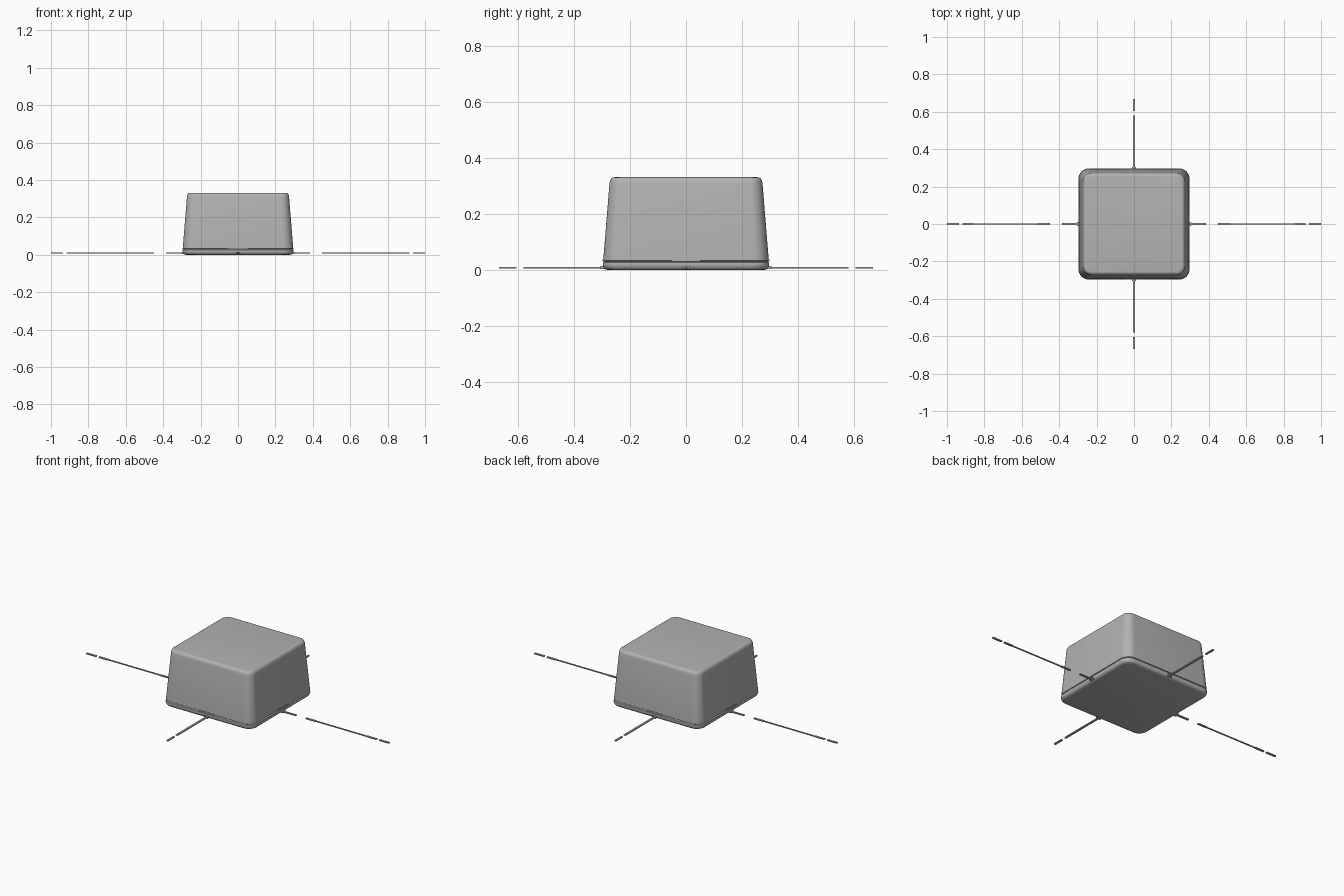
import bpy, bmesh, math

cube = bpy.data.objects.get("Cube")
if cube:
    bpy.data.objects.remove(cube, do_unlink=True)

grey = bpy.data.materials.new("mid_grey")
grey.use_nodes = True
colour = (0.45, 0.45, 0.45, 1)
grey.diffuse_color = colour
grey.node_tree.nodes["Principled BSDF"].inputs["Base Color"].default_value = colour


def finish(name, bm, smooth=True):
    bmesh.ops.recalc_face_normals(bm, faces=bm.faces)
    mesh = bpy.data.meshes.new(name)
    bm.to_mesh(mesh)
    bm.free()
    mesh.materials.append(grey)
    ob = bpy.data.objects.new(name, mesh)
    bpy.context.collection.objects.link(ob)
    if smooth:
        bpy.ops.object.select_all(action='DESELECT')
        ob.select_set(True)
        bpy.context.view_layer.objects.active = ob
        bpy.ops.object.shade_smooth_by_angle(angle=math.radians(35))
    return ob


def rounded_ring(bm, z, half, radius, steps=8):
    ring = []
    for q in range(4):
        mid = math.radians(45 + 90 * q)
        cx = math.copysign(half - radius, math.cos(mid))
        cy = math.copysign(half - radius, math.sin(mid))
        for i in range(steps + 1):
            a = math.pi / 2 * (q + i / steps)
            ring.append(bm.verts.new((cx + radius * math.cos(a), cy + radius * math.sin(a), z)))
    return ring


def rounded_loft(name, profile):
    bm = bmesh.new()
    rings = [rounded_ring(bm, *p) for p in profile]
    for lo, hi in zip(rings, rings[1:]):
        for i in range(len(lo)):
            j = (i + 1) % len(lo)
            bm.faces.new((lo[i], lo[j], hi[j], hi[i]))
    bm.faces.new(rings[0])
    bm.faces.new(rings[-1])
    return finish(name, bm)


def box(name, lo, hi):
    bm = bmesh.new()
    bmesh.ops.create_cube(bm, size=1)
    for v in bm.verts:
        v.co = [(a + b) / 2 + c * (b - a) for a, b, c in zip(lo, hi, v.co)]
    return finish(name, bm, smooth=False)


# Low base tray with rounded lower edge
rounded_loft("base_tray", [(0.0, 0.275, 0.04), (0.003, 0.288, 0.05), (0.008, 0.293, 0.052),
                           (0.018, 0.297, 0.055), (0.027, 0.296, 0.055), (0.031, 0.29, 0.05)])

# Tapered lid with rounded top edge, leaving a narrow seam above the tray
rounded_loft("lid", [(0.030, 0.289, 0.05), (0.034, 0.295, 0.055), (0.041, 0.295, 0.055),
                     (0.31, 0.273, 0.045), (0.32, 0.271, 0.043), (0.327, 0.267, 0.04),
                     (0.331, 0.261, 0.035), (0.332, 0.254, 0.03)])

# Thin strips leaving the four sides: start, end, half width
side_strip = [(0.28, 0.385, 0.006), (0.45, 0.515, 0.006), (0.515, 0.858, 0.003),
              (0.858, 0.918, 0.006), (0.935, 1.0, 0.006)]
end_strip = [(0.28, 0.58, 0.006), (0.605, 0.668, 0.006)]
low, high = 0.006, 0.012
for s, side in ((1, "left"), (-1, "right")):
    for i, (a, b, w) in enumerate(side_strip):
        x = sorted((s * a, s * b))
        box(f"{side}_strip_{i + 1}", (x[0], -w, low), (x[1], w, high))
    x = sorted((s * 0.28, s * 0.305))
    box(f"{side}_strip_collar", (x[0], -0.012, 0.004), (x[1], 0.012, 0.016))
    x = sorted((s * 0.285, s * 0.298))
    box(f"{side}_seam_tab", (x[0], -0.05, 0.031), (x[1], 0.05, 0.038))
for s, side in ((-1, "front"), (1, "back")):
    for i, (a, b, w) in enumerate(end_strip):
        y = sorted((s * a, s * b))
        box(f"{side}_strip_{i + 1}", (-w, y[0], low), (w, y[1], high))
    y = sorted((s * 0.28, s * 0.305))
    box(f"{side}_strip_collar", (-0.012, y[0], 0.004), (0.012, y[1], 0.016))
    y = sorted((s * 0.285, s * 0.298))
    box(f"{side}_seam_tab", (-0.05, y[0], 0.031), (0.05, y[1], 0.038))
